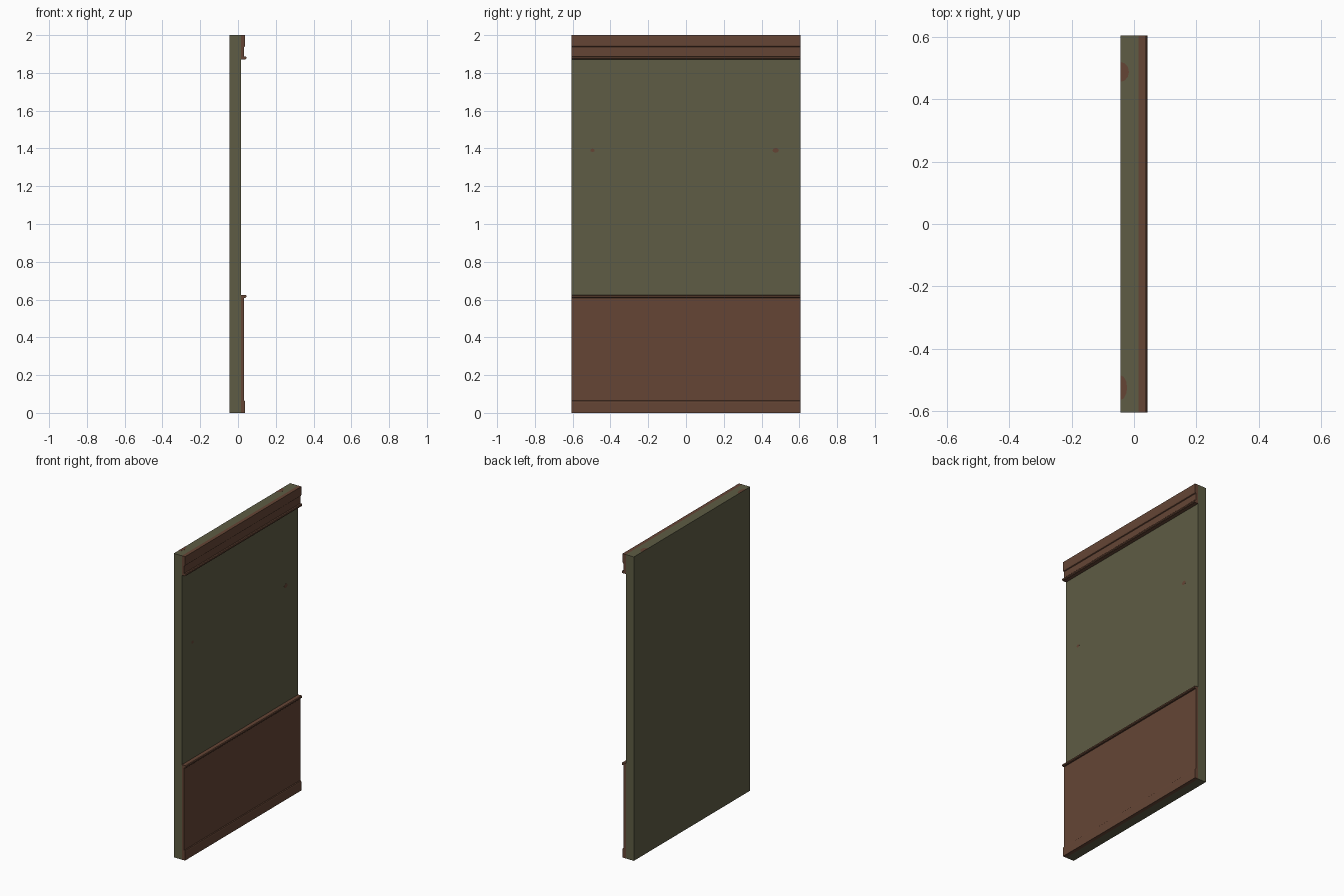
import bpy, bmesh, math

if "Cube" in bpy.data.objects:
    bpy.data.objects.remove(bpy.data.objects["Cube"])

HALF = 0.605      # half the wall length (y)
FACE = 0.015      # front plane of the wall (x)


def material(name, rgb):
    m = bpy.data.materials.new(name)
    m.diffuse_color = (*rgb, 1)
    m.use_nodes = True
    m.node_tree.nodes["Principled BSDF"].inputs["Base Color"].default_value = m.diffuse_color
    return m


OLIVE = material("olive_plaster", (0.112, 0.107, 0.058))
BROWN = material("brown_wood", (0.130, 0.060, 0.036))


def extrude(name, pts, vec, mat):
    """Extrude a closed polygon of 3D points along vec."""
    bm = bmesh.new()
    f = bm.faces.new([bm.verts.new(p) for p in pts])
    r = bmesh.ops.extrude_face_region(bm, geom=[f])
    verts = [v for v in r["geom"] if isinstance(v, bmesh.types.BMVert)]
    bmesh.ops.translate(bm, verts=verts, vec=vec)
    bmesh.ops.recalc_face_normals(bm, faces=bm.faces[:])
    me = bpy.data.meshes.new(name)
    bm.to_mesh(me)
    bm.free()
    me.materials.append(mat)
    ob = bpy.data.objects.new(name, me)
    bpy.context.collection.objects.link(ob)
    return ob


def run(name, profile, mat):
    """Run an (x, z) profile along the whole wall."""
    return extrude(name, [(x, -HALF, z) for x, z in profile], (0, 2 * HALF, 0), mat)


# Wall slab
run("wall", [(-0.044, 0), (FACE, 0), (FACE, 2), (-0.044, 2)], OLIVE)

# Wainscot board with stepped skirting
run("wainscot", [(FACE, 0), (0.038, 0), (0.038, 0.055), (0.036, 0.063), (0.031, 0.066),
                 (0.031, 0.61), (FACE, 0.61)], BROWN)

# Rounded rails: chair rail and picture rail
for name, z in (("chair_rail", 0.617), ("picture_rail", 1.88)):
    run(name, [(FACE, z - 0.008), (0.040, z - 0.008), (0.044, z - 0.004),
               (0.044, z + 0.004), (0.040, z + 0.008), (FACE, z + 0.008)], BROWN)

# Crown board with stepped top moulding
run("crown_board", [(FACE, 1.88), (0.031, 1.88), (0.031, 1.936), (0.036, 1.939),
                    (0.038, 1.947), (0.038, 2), (FACE, 2)], BROWN)

# Small brown marks on the wall face
for i, (y, r) in enumerate(((-0.495, 0.012), (0.475, 0.017))):
    pts = [(FACE, y + r * math.cos(a * math.pi / 4), 1.39 + r * 0.8 * math.sin(a * math.pi / 4))
           for a in range(8)]
    extrude(f"face_mark_{i}", pts, (0.001, 0, 0), BROWN)

# Half-round brown marks on the top edge
for i, (y, r, w) in enumerate(((0.488, 0.032, 0.028), (-0.525, 0.04, 0.022))):
    pts = [(-0.044 + w * math.sin(a * math.pi / 6), y + r * math.cos(a * math.pi / 6), 1.9995)
           for a in range(7)]
    extrude(f"top_mark_{i}", pts, (0, 0, 0.001), BROWN)
